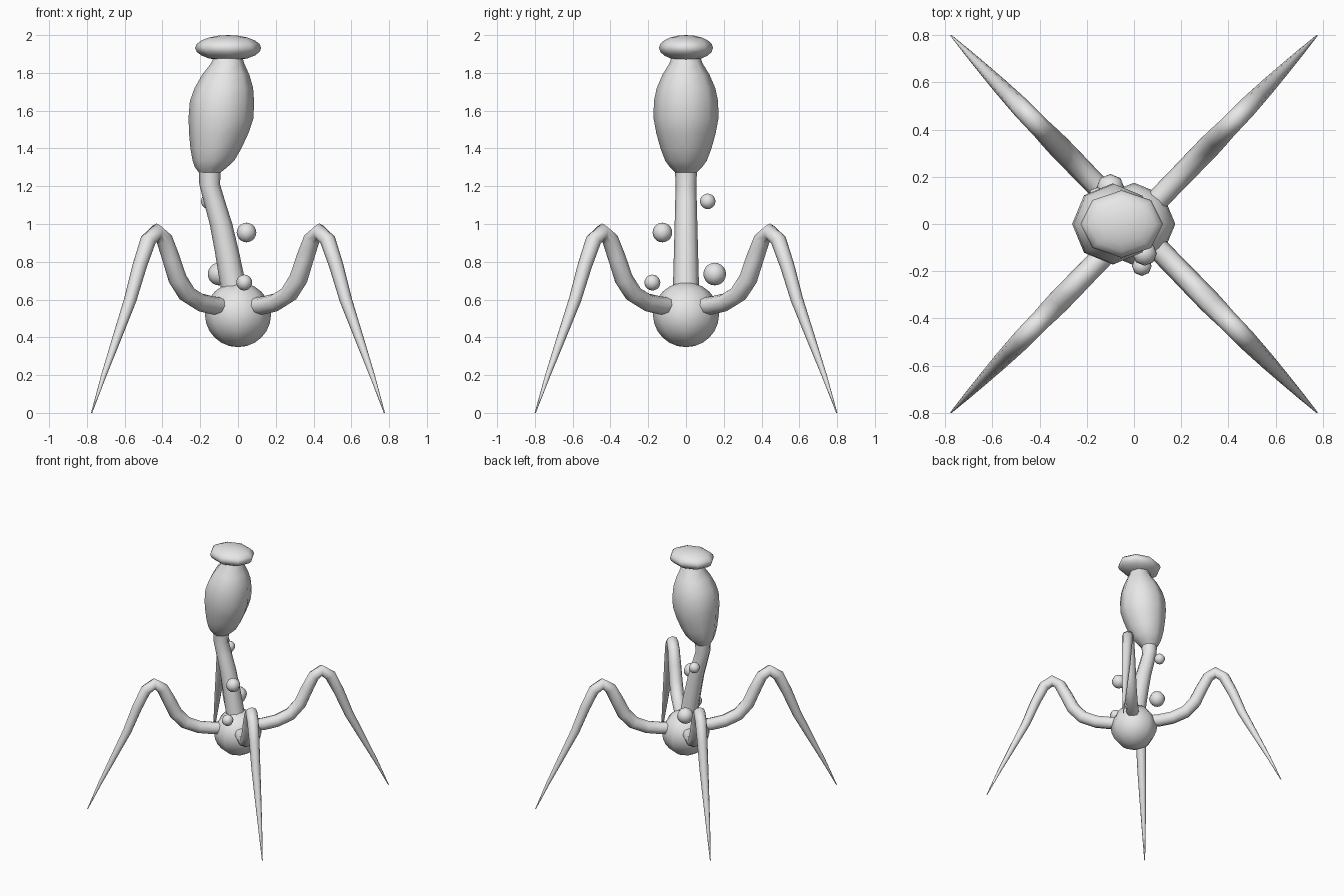
import bpy, bmesh, math
from mathutils import Vector

if "Cube" in bpy.data.objects:
    bpy.data.objects.remove(bpy.data.objects["Cube"])

grey = bpy.data.materials.new("plain grey")
grey.diffuse_color = (0.8, 0.8, 0.8, 1)
grey.use_nodes = True
grey.node_tree.nodes["Principled BSDF"].inputs["Base Color"].default_value = grey.diffuse_color


def finish(name, bm):
    bmesh.ops.recalc_face_normals(bm, faces=bm.faces)
    for f in bm.faces:
        f.smooth = len(f.verts) < 5
    me = bpy.data.meshes.new(name)
    bm.to_mesh(me)
    bm.free()
    me.materials.append(grey)
    ob = bpy.data.objects.new(name, me)
    bpy.context.collection.objects.link(ob)
    return ob


def tube(name, path, up, sides=8, flat=False):
    """Sweep a ring along (point, radius) pairs; flat keeps rings level."""
    bm = bmesh.new()
    pts = [Vector(p) for p, r in path]
    rings = []
    for i, (p, r) in enumerate(path):
        t = (pts[min(i + 1, len(pts) - 1)] - pts[max(i - 1, 0)]).normalized()
        if flat:
            t = Vector((0, 0, 1))
        a = Vector(up).cross(t).normalized()
        b = t.cross(a)
        rings.append([bm.verts.new(pts[i] + r * (math.cos(k * math.tau / sides) * a
                      + math.sin(k * math.tau / sides) * b)) for k in range(sides)])
    for lo, hi in zip(rings, rings[1:]):
        for k in range(sides):
            j = (k + 1) % sides
            bm.faces.new((lo[k], lo[j], hi[j], hi[k]))
    bm.faces.new(rings[0])
    bm.faces.new(rings[-1])
    return finish(name, bm)


def ball(name, centre, size, segs, rings):
    bm = bmesh.new()
    bmesh.ops.create_uvsphere(bm, u_segments=segs, v_segments=rings, radius=1)
    bmesh.ops.scale(bm, vec=size, verts=bm.verts)
    bmesh.ops.translate(bm, vec=centre, verts=bm.verts)
    return finish(name, bm)


# round base body
ball("body", (0, 0, 0.52), (0.175, 0.175, 0.172), 8, 12)

# leaning neck
tube("neck", [((x, 0, z), r) for x, z, r in [
    (-0.01, 0.60, 0.07), (-0.03, 0.70, 0.068), (-0.058, 0.85, 0.064),
    (-0.09, 1.00, 0.06), (-0.125, 1.12, 0.057), (-0.15, 1.21, 0.055),
    (-0.15, 1.32, 0.06)]], (0, 1, 0), flat=True)

# swollen head
tube("head", [((x, 0, z), r) for x, z, r in [
    (-0.15, 1.27, 0.055), (-0.143, 1.30, 0.085), (-0.13, 1.335, 0.11),
    (-0.117, 1.40, 0.135), (-0.102, 1.48, 0.157), (-0.09, 1.56, 0.172),
    (-0.085, 1.65, 0.17), (-0.075, 1.72, 0.155), (-0.065, 1.79, 0.125),
    (-0.055, 1.85, 0.088), (-0.052, 1.90, 0.07)]], (0, 1, 0), flat=True)

# flattened cap
ball("cap", (-0.052, 0, 1.932), (0.175, 0.143, 0.068), 8, 10)

# four bent, tapering legs
leg = [(0.07, 0.565, 0.046), (0.13, 0.568, 0.048), (0.20, 0.585, 0.048),
       (0.27, 0.63, 0.049), (0.32, 0.71, 0.049), (0.355, 0.82, 0.047),
       (0.39, 0.92, 0.044), (0.43, 0.96, 0.043), (0.475, 0.915, 0.042),
       (0.52, 0.78, 0.038), (0.57, 0.60, 0.033), (0.64, 0.40, 0.024),
       (0.71, 0.20, 0.014), (0.775, 0.0, 0.003)]
for sx, side in ((-1, "left"), (1, "right")):
    for sy, end in ((-1, "front"), (1, "back")):
        tube(f"leg_{end}_{side}", [((sx * d, sy * d * 1.03, z), r) for d, z, r in leg],
             (sx * 1.03, -sy, 0))

# small floating beads around the neck
for i, (c, r) in enumerate([((-0.155, 0.115, 1.12), 0.041), ((0.045, -0.125, 0.955), 0.052),
                            ((-0.1, 0.152, 0.735), 0.06), ((0.033, -0.178, 0.69), 0.042)]):
    ball(f"bead_{i + 1}", c, (r, r, r), 8, 10)
